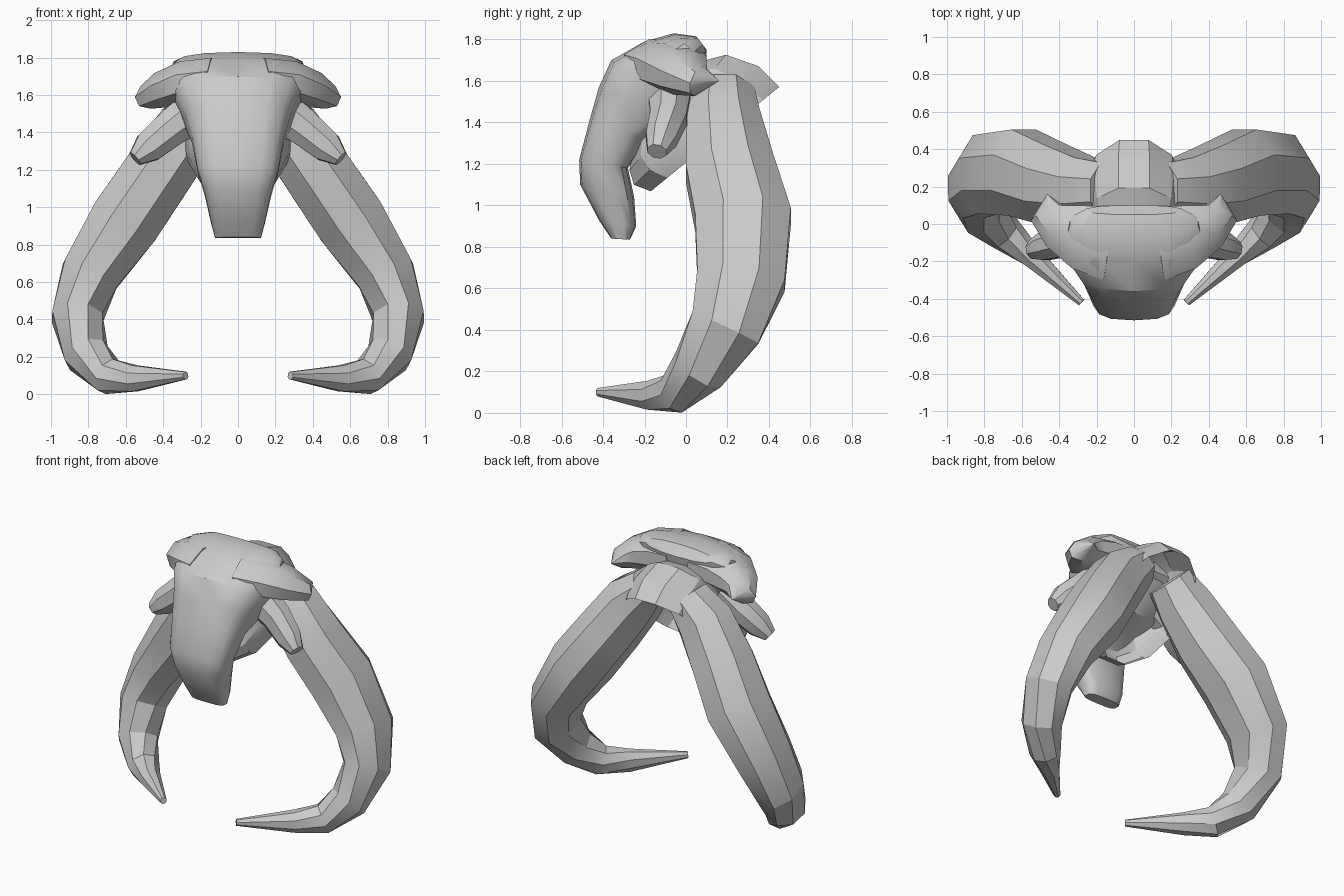
import bpy, bmesh
from math import cos, sin, pi
from mathutils import Vector

if "Cube" in bpy.data.objects:
    bpy.data.objects.remove(bpy.data.objects["Cube"])


def loft(name, rings, sides, power=(1, 1), cap_start=True, cap_end=True, mirror=False, angle=25):
    """Skin rings given as (centre, half-axis u, half-axis v); power < 1 squares them off."""
    bm = bmesh.new()
    loops = []
    for k, (c, u, v) in enumerate(rings):
        p = power[0] + (power[1] - power[0]) * k / (len(rings) - 1)
        loop = []
        for i in range(sides):
            a = 2 * pi * (i + 0.5) / sides
            ca, sa = cos(a), sin(a)
            ca = abs(ca) ** p * (1 if ca > 0 else -1)
            sa = abs(sa) ** p * (1 if sa > 0 else -1)
            loop.append(bm.verts.new(c + u * ca + v * sa))
        loops.append(loop)
    for a, b in zip(loops, loops[1:]):
        for i in range(sides):
            j = (i + 1) % sides
            bm.faces.new((a[i], a[j], b[j], b[i]))
    if cap_start:
        bm.faces.new(loops[0][::-1])
    if cap_end:
        bm.faces.new(loops[-1])
    bmesh.ops.recalc_face_normals(bm, faces=bm.faces[:])
    me = bpy.data.meshes.new(name)
    bm.to_mesh(me)
    bm.free()
    ob = bpy.data.objects.new(name, me)
    bpy.context.collection.objects.link(ob)
    bpy.ops.object.select_all(action='DESELECT')
    ob.select_set(True)
    bpy.context.view_layer.objects.active = ob
    bpy.ops.object.shade_smooth_by_angle(angle=angle * pi / 180)
    if mirror:
        ob.modifiers.new("Mirror", 'MIRROR')
    return ob


def limb(name, path, sides=8, **kw):
    """Tapered tube along points (x, y, z, outward radius, depth radius), mirrored in x."""
    pts = [Vector(p[:3]) for p in path]
    rings = []
    for i, p in enumerate(path):
        t = (pts[min(i + 1, len(pts) - 1)] - pts[max(i - 1, 0)]).normalized()
        u = t.cross(Vector((0, 1, 0))).normalized()
        v = t.cross(u).normalized()
        rings.append((pts[i], u * p[3], v * p[4]))
    return loft(name, rings, sides, mirror=True, **kw)


def section(name, rows, sides, **kw):
    """Symmetric body from rows (y1, z1, y2, z2, half width): opposite profile points."""
    rings = []
    for y1, z1, y2, z2, w in rows:
        a, b = Vector((0, y1, z1)), Vector((0, y2, z2))
        rings.append(((a + b) / 2, Vector((w, 0, 0)), (a - b) / 2))
    return loft(name, rings, sides, **kw)


# long drooping head, from the muzzle tip up to the crown
section("head", [
    (-0.36, 0.84, -0.27, 0.835, 0.125),
    (-0.42, 0.93, -0.24, 0.90, 0.145),
    (-0.51, 1.10, -0.25, 1.04, 0.18),
    (-0.515, 1.22, -0.28, 1.18, 0.22),
    (-0.465, 1.41, -0.18, 1.31, 0.25),
    (-0.42, 1.57, -0.02, 1.36, 0.29),
    (-0.36, 1.70, 0.03, 1.46, 0.34),
    (-0.20, 1.79, 0.06, 1.58, 0.38),
    (-0.06, 1.83, 0.09, 1.69, 0.35),
    (0.05, 1.815, 0.10, 1.75, 0.26),
], 14, power=(0.6, 0.85), angle=35)

# open-ended torso shell, from the rear rim forward into the neck
section("torso", [
    (0.46, 1.58, -0.18, 1.06, 0.28),
    (0.36, 1.68, -0.26, 1.09, 0.29),
    (0.20, 1.735, -0.28, 1.16, 0.27),
    (0.04, 1.69, -0.25, 1.30, 0.22),
], 12, power=(0.95, 0.85), cap_start=False)

# heavy arms that curl in to a pointed tip
limb("arm", [
    (0.14, 0.18, 1.54, 0.14, 0.16),
    (0.27, 0.18, 1.41, 0.19, 0.19),
    (0.43, 0.21, 1.18, 0.20, 0.23),
    (0.60, 0.275, 0.93, 0.205, 0.25),
    (0.79, 0.265, 0.64, 0.17, 0.23),
    (0.86, 0.19, 0.41, 0.145, 0.19),
    (0.81, 0.06, 0.21, 0.125, 0.14),
    (0.69, -0.05, 0.095, 0.10, 0.10),
    (0.55, -0.17, 0.085, 0.075, 0.065),
    (0.28, -0.42, 0.10, 0.022, 0.022),
])

# brow horns sweeping sideways and back from the crown
limb("brow_horn", [
    (0.12, -0.10, 1.68, 0.13, 0.22),
    (0.27, -0.07, 1.67, 0.125, 0.19),
    (0.39, -0.01, 1.635, 0.105, 0.14),
    (0.465, 0.06, 1.60, 0.07, 0.10),
    (0.465, 0.16, 1.60, 0.03, 0.04),
], angle=35)

# drooping ears below the brow horns
limb("ear", [
    (0.24, -0.08, 1.51, 0.12, 0.11),
    (0.36, -0.085, 1.42, 0.105, 0.095),
    (0.48, -0.12, 1.32, 0.09, 0.08),
    (0.55, -0.14, 1.26, 0.045, 0.05),
], angle=35)
